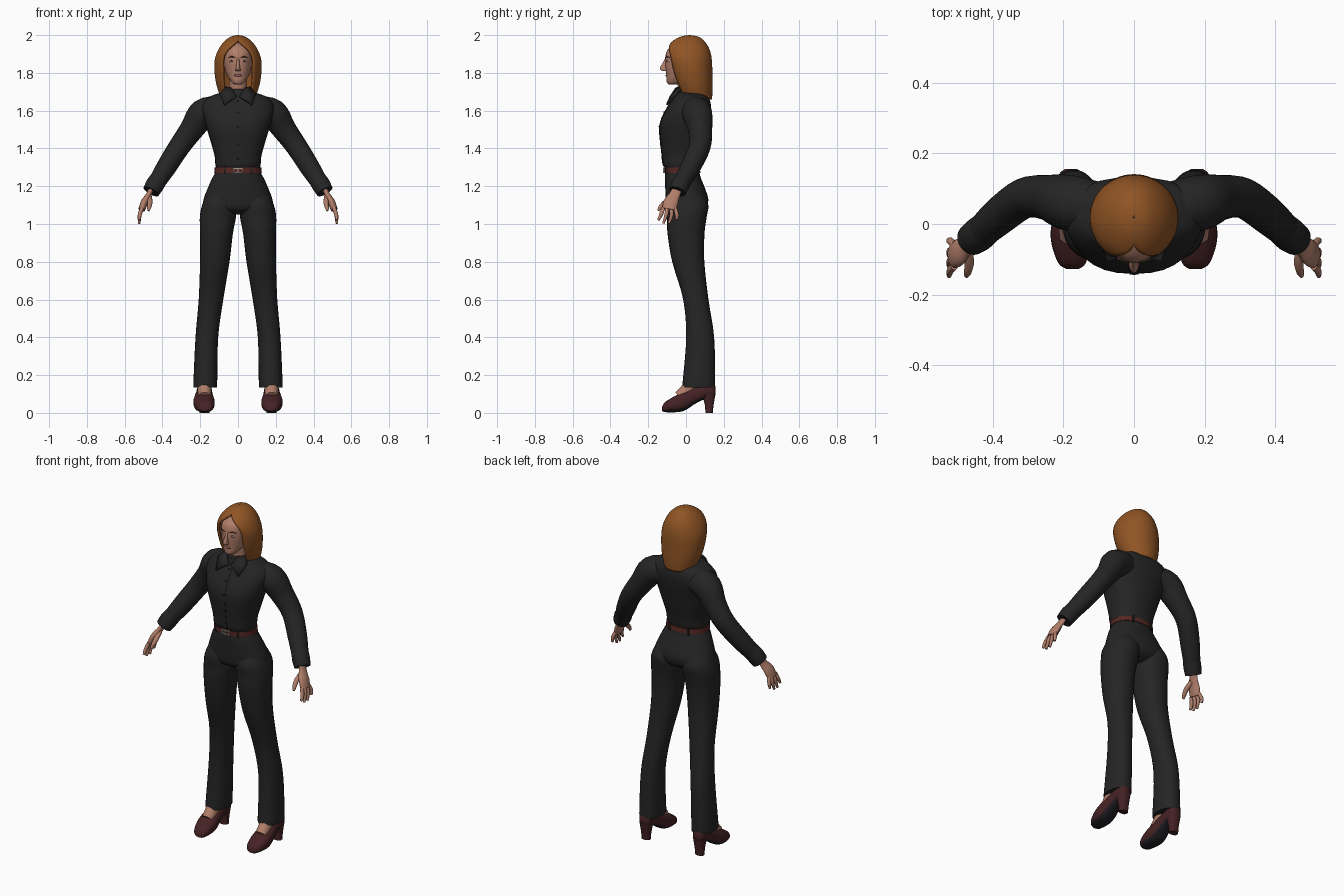
import bpy, bmesh
from math import sin, cos, pi, copysign
from mathutils import Vector, Matrix

if "Cube" in bpy.data.objects:
    bpy.data.objects.remove(bpy.data.objects["Cube"], do_unlink=True)


def material(name, r, g, b):
    m = bpy.data.materials.new(name)
    m.use_nodes = True
    m.diffuse_color = (r, g, b, 1)
    m.node_tree.nodes["Principled BSDF"].inputs["Base Color"].default_value = (r, g, b, 1)
    return m


SHIRT = material("black cloth", .018, .018, .018)
SKIN = material("skin", .44, .21, .145)
HAIR = material("auburn hair", .28, .09, .018)
LEATHER = material("maroon leather", .06, .016, .018)
SOLE = material("dark sole", .014, .014, .018)
BELT = material("brown belt", .09, .02, .016)
METAL = material("buckle metal", .4, .33, .27)
LIP = material("lips", .33, .11, .09)
EYE = material("eye white", .5, .47, .44)
BROW = material("dark brow", .06, .025, .012)


def finish(name, bm, mat, mirror=False, angle=50):
    bmesh.ops.remove_doubles(bm, verts=bm.verts, dist=1e-5)
    bmesh.ops.recalc_face_normals(bm, faces=bm.faces)
    me = bpy.data.meshes.new(name)
    bm.to_mesh(me)
    bm.free()
    me.materials.append(mat)
    me.shade_smooth()
    me.set_sharp_from_angle(angle=angle * pi / 180)
    ob = bpy.data.objects.new(name, me)
    bpy.context.scene.collection.objects.link(ob)
    if mirror:
        ob.modifiers.new("mirror", "MIRROR").use_mirror_merge = False
    return ob


def smooth(rows, steps=4):
    """Catmull-Rom interpolation through rows of numbers."""
    out = []
    for i in range(len(rows) - 1):
        p0, p3 = rows[max(i - 1, 0)], rows[min(i + 2, len(rows) - 1)]
        for s in range(steps):
            t = s / steps
            out.append([b + .5 * t * (c - a + t * (2 * a - 5 * b + 4 * c - d + t * (3 * (b - c) + d - a)))
                        for a, b, c, d in zip(p0, rows[i], rows[i + 1], p3)])
    return out + [list(rows[-1])]


def section(c, ax, ay, rx, ry, e=2, n=28):
    def f(v):
        return copysign(abs(v) ** (2 / e), v)
    return [Vector(c) + ax * rx * f(cos(2 * pi * i / n)) + ay * ry * f(sin(2 * pi * i / n)) for i in range(n)]


def skin_rings(bm, rings, closed=True):
    vs = [[bm.verts.new(p) for p in r] for r in rings]
    n = len(vs[0])
    for a, b in zip(vs, vs[1:]):
        for i in range(n if closed else n - 1):
            j = (i + 1) % n
            bm.faces.new((a[i], a[j], b[j], b[i]))
    if closed:
        bm.faces.new(vs[0])
        bm.faces.new(vs[-1])


X, Y, Z = Vector((1, 0, 0)), Vector((0, 1, 0)), Vector((0, 0, 1))


def loft(name, rows, mat, up=Y, e=2, mirror=False, steps=4):
    """Rows of (x, y, z, rx, ry); sections span X and the given second axis."""
    bm = bmesh.new()
    skin_rings(bm, [section(r[:3], X, up, r[3], r[4], e) for r in smooth(rows, steps)])
    return finish(name, bm, mat, mirror)


def tubes(name, paths, mat, squash=1, n=20, mirror=True):
    """Rows of (x, y, z, radius) along each path."""
    bm = bmesh.new()
    for path in paths:
        rows = smooth(path)
        rings = []
        for i, r in enumerate(rows):
            t = (Vector(rows[min(i + 1, len(rows) - 1)][:3]) - Vector(rows[max(i - 1, 0)][:3])).normalized()
            b = (Y - t * t.y).normalized()
            rings.append(section(r[:3], t.cross(b), b, r[3] * squash, r[3], n=n))
        skin_rings(bm, rings)
    return finish(name, bm, mat, mirror)


def blob(name, c, size, mat, mirror=False, cube=False):
    bm = bmesh.new()
    m = Matrix.Translation(c) @ Matrix.Diagonal((*size, 1))
    if cube:
        bmesh.ops.create_cube(bm, size=2, matrix=m)
    else:
        bmesh.ops.create_uvsphere(bm, u_segments=16, v_segments=10, radius=1, matrix=m)
    return finish(name, bm, mat, mirror)


def front_back(rows):
    """(z, half width, front y, back y) -> loft rows."""
    return [(0, (f + b) / 2, z, w, (b - f) / 2) for z, w, f, b in rows]


# Shirt body
torso = front_back([(1.29, .113, -.108, .066), (1.315, .12, -.122, .072), (1.36, .124, -.127, .08),
                    (1.42, .14, -.134, .095), (1.5, .164, -.141, .112), (1.56, .182, -.129, .126),
                    (1.62, .192, -.098, .132), (1.66, .17, -.074, .125), (1.685, .125, -.063, .107),
                    (1.7, .07, -.055, .08)])
loft("shirt_body", torso, SHIRT, e=2.4)

# Button placket following the chest
bm = bmesh.new()
line = [(r[1] - r[4] - .002, r[2]) for r in smooth(torso) if 1.3 < r[2] < 1.68]
skin_rings(bm, [[Vector((x, y + dy, z)) for x, dy in ((-.013, .006), (-.013, 0), (.013, 0), (.013, .006))]
                for y, z in line])
finish("shirt_placket", bm, SHIRT, angle=30)
for y, z in line[4::5]:
    blob("shirt_button", (0, y, z), (.005, .003, .005), SOLE)

# Collar band and pointed flaps
loft("collar_band", [(0, .015, 1.66, .075, .075), (0, .012, 1.695, .064, .066), (0, .016, 1.715, .06, .058)], SHIRT)
bm = bmesh.new()
bm.faces.new([bm.verts.new(p) for p in ((.006, -.078, 1.672), (.073, -.098, 1.628), (.094, -.045, 1.685),
                                        (.062, -.015, 1.722), (.034, -.048, 1.717))])
flap = finish("collar_flaps", bm, SHIRT, True)
flap.modifiers.new("thickness", "SOLIDIFY").thickness = .01

# Sleeves and cuffs
tubes("sleeves", [[(.11, .045, 1.6, .075), (.185, .06, 1.583, .079), (.245, .075, 1.5, .064), (.31, .073, 1.41, .057),
                   (.38, .023, 1.3, .053), (.44, -.032, 1.205, .044)]], SHIRT, n=28)
tubes("cuffs", [[(.42, -.013, 1.238, .047), (.44, -.03, 1.207, .049), (.46, -.045, 1.172, .045)]], SHIRT, n=28)

# Hands
tubes("palms", [[(.453, -.04, 1.2, .026), (.473, -.06, 1.155, .029), (.495, -.08, 1.115, .039),
                 (.51, -.09, 1.075, .036)]], SKIN, squash=.5)
fingers = [[(.508, -.09 + k, 1.085, .0105), (.52, -.09 + k * 1.4, 1.05, .0105), (.523, y, z, .0065)]
           for k, y, z in ((-.03, -.147, 1.02), (-.01, -.12, 1.003), (.01, -.09, 1.003), (.03, -.05, 1.023))]
thumb = [(.47, -.07, 1.145, .014), (.466, -.11, 1.115, .0135), (.47, -.135, 1.09, .011), (.474, -.147, 1.07, .006)]
tubes("fingers", fingers + [thumb], SKIN, n=10)

# Trousers
loft("trouser_hips", front_back([(1.31, .117, -.112, .068), (1.27, .122, -.111, .072), (1.24, .138, -.112, .08),
                                 (1.19, .16, -.11, .1), (1.13, .182, -.106, .118), (1.08, .18, -.095, .105),
                                 (1.05, .1, -.05, .06)]), SHIRT, e=2.2)
loft("trouser_legs", [(.09, .005, 1.16, .075, .085), (.1, .007, 1.1, .09, .111), (.106, .005, 1.04, .096, .105),
                      (.114, .0, .95, .087, .098), (.123, .012, .8, .078, .085), (.143, .052, .6, .065, .067),
                      (.165, .075, .4, .06, .074), (.173, .068, .16, .063, .086), (.173, .068, .14, .062, .085)],
     SHIRT, e=2.2, mirror=True)

# Belt, buckle and belt loops
loft("belt", front_back([(1.27, .126, -.116, .076), (1.298, .124, -.117, .074)]), BELT, e=2.2, steps=1)
for dz in (-.011, .011):
    blob("buckle_bar", (0, -.119, 1.284 + dz), (.026, .004, .003), METAL, cube=True)
for dx in (-.023, .0, .023):
    blob("buckle_post", (dx, -.119, 1.284), (.003, .004, .013), METAL, cube=True)
for x, y in ((.07, -.102), (.06, .066)):
    blob("belt_loops", (x, y, 1.284), (.005, .006, .02), SHIRT, True, True)

# Shoes, heels and ankles
shoe = loft("shoes", [(.174, -.127, .02, .018, .01), (.175, -.112, .03, .038, .026), (.178, -.07, .043, .052, .04),
                      (.18, -.03, .055, .056, .049), (.18, .005, .069, .052, .05), (.179, .05, .094, .044, .045),
                      (.178, .1, .115, .04, .042), (.178, .14, .12, .034, .038), (.178, .155, .12, .018, .022)],
            LEATHER, up=Z, e=2.4, mirror=True)
shoe.data.materials.append(SOLE)
for p in shoe.data.polygons:
    if p.normal.z < -.6:
        p.material_index = 1
loft("shoe_heels", [(.178, .122, 0, .026, .02), (.178, .123, .04, .028, .023), (.178, .12, .1, .036, .036)],
     LEATHER, e=2.6, mirror=True)
tubes("ankles", [[(.178, -.035, .083, .034), (.177, .01, .125, .037), (.175, .06, .2, .04)]], SKIN)

# Neck and head
loft("neck", [(0, .025, 1.62, .06, .06), (0, .012, 1.69, .049, .052), (0, .005, 1.79, .046, .055)], SKIN)
loft("head", [(0, -.07, 1.738, .012, .018), (0, -.063, 1.745, .028, .036), (0, -.052, 1.762, .042, .052),
              (0, -.028, 1.79, .06, .076), (0, -.01, 1.83, .072, .099), (0, .0, 1.87, .078, .11),
              (0, .006, 1.92, .074, .105), (0, .012, 1.955, .05, .066), (0, .015, 1.965, .02, .03)], SKIN, e=2.15)
loft("nose", [(0, -.104, 1.88, .006, .006), (0, -.11, 1.855, .008, .012), (0, -.118, 1.828, .011, .02),
              (0, -.115, 1.815, .014, .018), (0, -.108, 1.809, .01, .01)], SKIN)
blob("lips", (0, -.1, 1.786), (.021, .008, .007), LIP)
blob("eyes", (.033, -.098, 1.862), (.014, .006, .0055), EYE, True)
blob("irises", (.033, -.102, 1.862), (.005, .003, .005), BROW, True)
tubes("eyebrows", [[(.015, -.109, 1.881, .002), (.034, -.103, 1.886, .003), (.053, -.085, 1.88, .0015)]], BROW, n=8)

# Hair shell, open around the face and longer at the back: (z, half width, front, back, opening angle)
bm = bmesh.new()
rings = []
for z, w, f, b, gap in smooth([(1.682, .09, -.045, .132, .82), (1.74, .109, -.07, .135, .76), (1.8, .118, -.088, .134, .7),
                               (1.86, .118, -.102, .132, .7), (1.905, .105, -.104, .126, .6),
                               (1.94, .086, -.088, .112, .32), (1.968, .062, -.058, .09, 0),
                               (1.987, .034, -.022, .062, 0), (1.994, .002, .015, .02, 0)]):
    ring = []
    for i in range(41):
        a = (max(gap, 0) - pi) * (i / 20 - 1)
        y = (f + b) / 2 + (b - f) / 2 * cos(a)
        ring.append(Vector((w * sin(a), y, z - .75 * (2 - z) * (y - .04))))
    rings.append(ring)
skin_rings(bm, rings, closed=False)
hair = finish("hair", bm, HAIR)
shell = hair.modifiers.new("thickness", "SOLIDIFY")
shell.thickness, shell.offset = .012, 0
